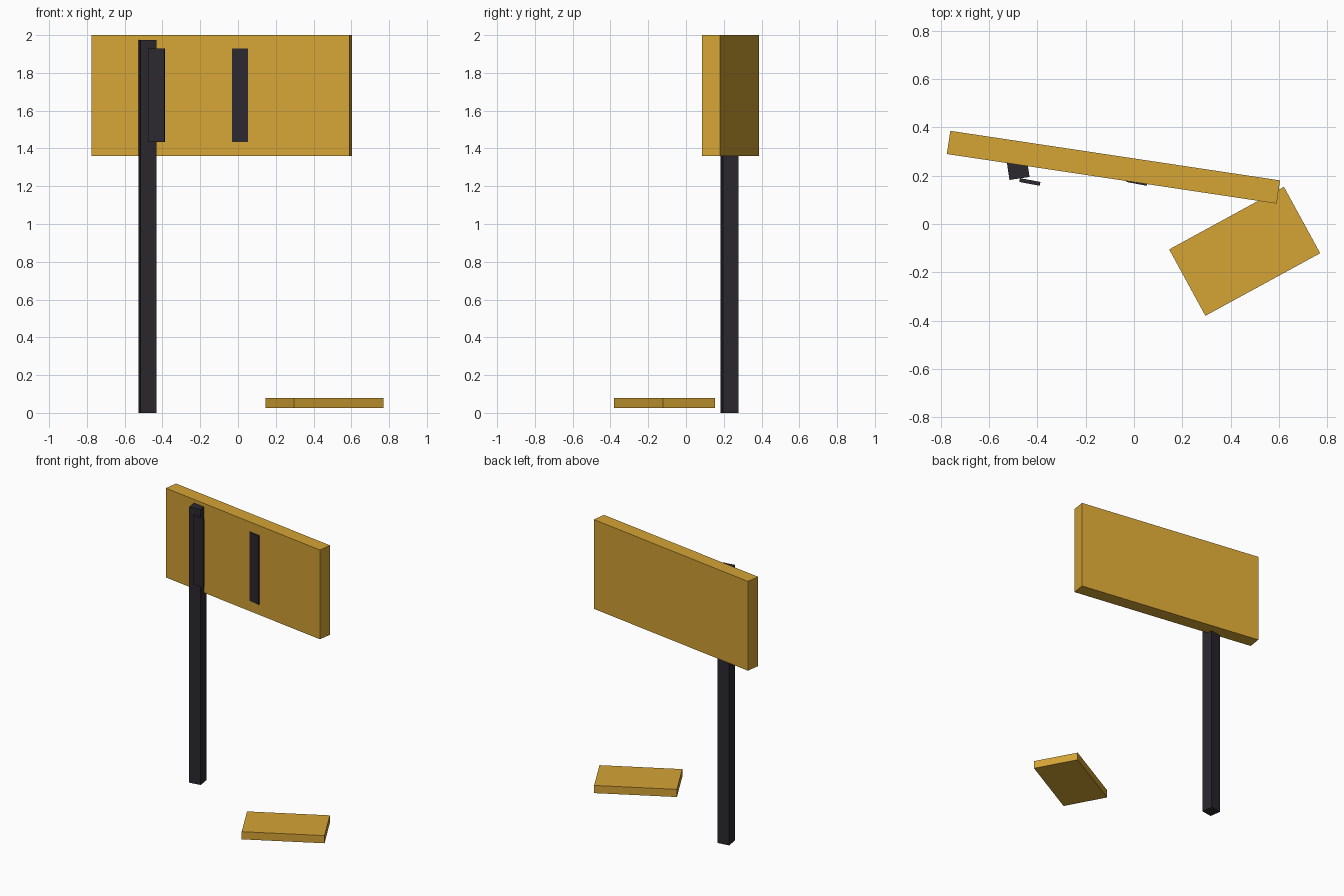
import bpy
from math import radians
from mathutils import Matrix

if "Cube" in bpy.data.objects:
    bpy.data.objects.remove(bpy.data.objects["Cube"])


def material(name, color):
    m = bpy.data.materials.new(name)
    m.diffuse_color = (*color, 1)
    m.use_nodes = True
    m.node_tree.nodes["Principled BSDF"].inputs["Base Color"].default_value = m.diffuse_color
    return m


yellow = material("yellow_paint", (0.66, 0.37, 0.035))
dark = material("dark_metal", (0.024, 0.021, 0.028))


def box(name, x, y, z0, z1, length, depth, angle, mat):
    """Box turned about z, spanning z0 to z1."""
    bpy.ops.mesh.primitive_cube_add(size=1)
    ob = bpy.context.object
    ob.name = name
    ob.data.transform(Matrix.Diagonal((length, depth, z1 - z0, 1)))
    ob.location = (x, y, (z0 + z1) / 2)
    ob.rotation_euler.z = radians(angle)
    ob.data.materials.append(mat)
    return ob


# Sign board and its post
box("sign_board", -0.085, 0.235, 1.36, 2.0, 1.38, 0.097, -8.55, yellow)
box("post", -0.48, 0.23, 0.0, 1.975, 0.084, 0.084, 8.5, dark)

# Two thin upright strips on the front of the board
for name, x in (("left_strip", -0.431), ("right_strip", 0.012)):
    box(name, x, 0.174, 1.435, 1.93, 0.086, 0.016, -10.5, dark)

# Loose slab lying near the ground
box("ground_slab", 0.458, -0.113, 0.025, 0.08, 0.541, 0.313, 28.6, yellow)
